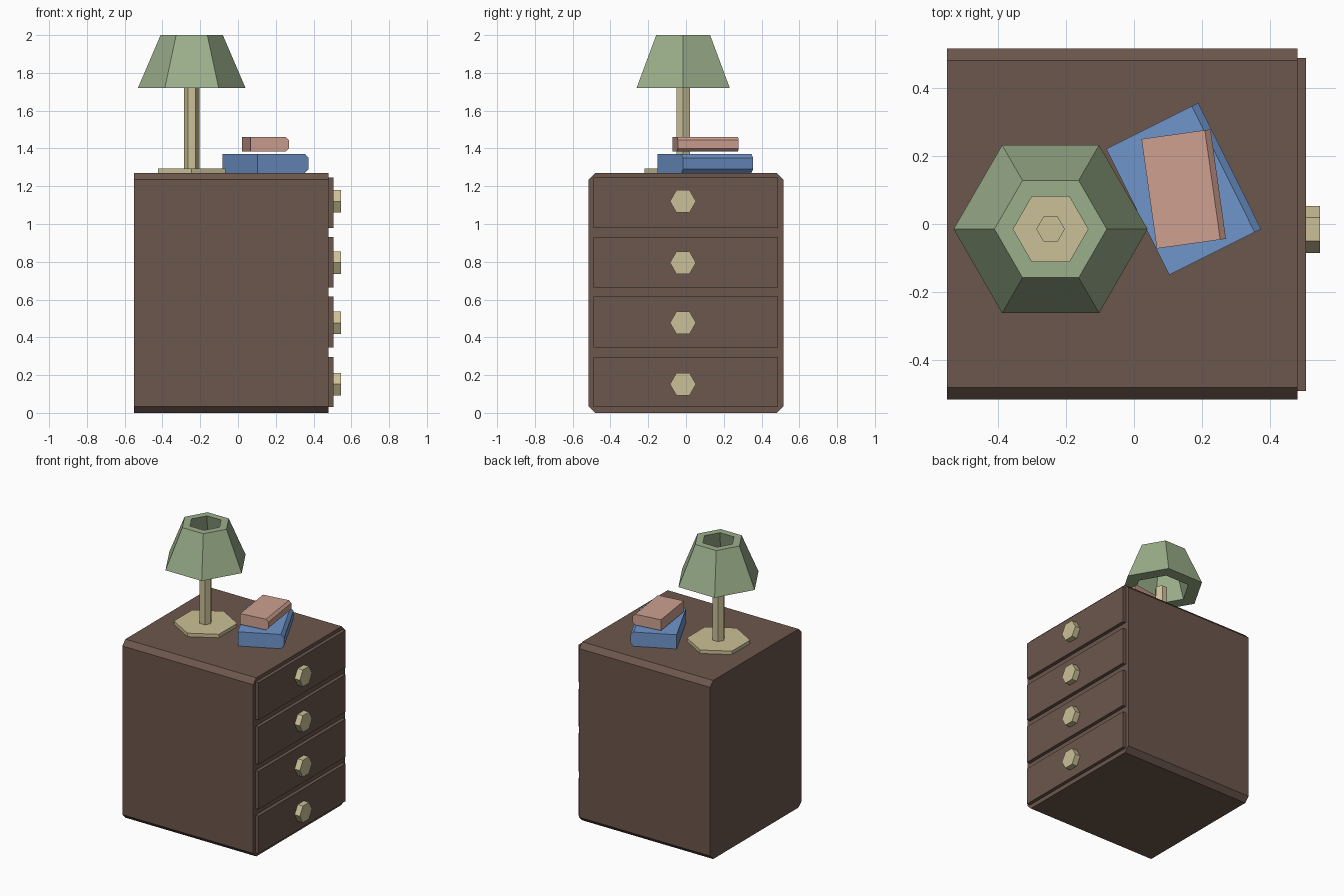
import bpy, bmesh, math
from mathutils import Matrix

if "Cube" in bpy.data.objects:
    bpy.data.objects.remove(bpy.data.objects["Cube"])


def material(name, rgb):
    m = bpy.data.materials.new(name)
    m.diffuse_color = (*rgb, 1)
    m.use_nodes = True
    m.node_tree.nodes["Principled BSDF"].inputs["Base Color"].default_value = m.diffuse_color
    return m


BROWN = material("dark_wood", (0.15, 0.095, 0.072))
BEIGE = material("brass", (0.60, 0.53, 0.31))
GREEN = material("shade_green", (0.33, 0.43, 0.26))
BLUE = material("book_blue", (0.16, 0.30, 0.60))
PINK = material("book_pink", (0.61, 0.35, 0.28))


def finish(bm, name, mat):
    bmesh.ops.recalc_face_normals(bm, faces=bm.faces)
    me = bpy.data.meshes.new(name)
    bm.to_mesh(me)
    bm.free()
    me.materials.append(mat)
    ob = bpy.data.objects.new(name, me)
    bpy.context.collection.objects.link(ob)
    return ob


def loft(name, mat, rings, closed=False):
    """Skin a list of point rings; cap the ends or join last ring to first."""
    bm = bmesh.new()
    vs = [[bm.verts.new(p) for p in r] for r in rings]
    n = len(vs[0])
    pairs = list(zip(vs, vs[1:])) + ([(vs[-1], vs[0])] if closed else [])
    for a, b in pairs:
        for i in range(n):
            j = (i + 1) % n
            bm.faces.new((a[i], a[j], b[j], b[i]))
    if not closed:
        bm.faces.new(vs[0])
        bm.faces.new(vs[-1])
    return finish(bm, name, mat)


def box(name, mat, x, y, z):
    corners = [(y[0], z[0]), (y[1], z[0]), (y[1], z[1]), (y[0], z[1])]
    return loft(name, mat, [[(xx, *c) for c in corners] for xx in x])


def hexagon(r, turn=0):
    return [(r * math.cos(math.radians(60 * i + turn)),
             r * math.sin(math.radians(60 * i + turn))) for i in range(6)]


# Cabinet: long edges running front-to-back of the drawers are chamfered
HY, H, C = 0.515, 1.27, 0.035
profile = [(-HY + C, 0), (HY - C, 0), (HY, C), (HY, H - C),
           (HY - C, H), (-HY + C, H), (-HY, H - C), (-HY, C)]
loft("cabinet_body", BROWN, [[(x, *p) for p in profile] for x in (-0.55, 0.48)])

# Drawers with hexagonal knobs on the +x side
drawers = [(0.03, 0.297), (0.345, 0.615), (0.665, 0.93), (0.98, 1.245)]
knob_z = [0.152, 0.477, 0.795, 1.12]
for i, (zr, kz) in enumerate(zip(drawers, knob_z), 1):
    box(f"drawer_front_{i}", BROWN, (0.47, 0.505), (-0.49, 0.488), zr)
    loft(f"drawer_knob_{i}", BEIGE,
         [[(x, a - 0.016, b + kz) for a, b in hexagon(0.069)]
          for x in (0.50, 0.546)])

# Lamp
LX, LY = -0.245, -0.015


def lamp_ring(r, z, turn=0):
    return [(LX + a, LY + b, z) for a, b in hexagon(r, turn)]


loft("lamp_base", BEIGE, [lamp_ring(0.205, 1.27, 30), lamp_ring(0.205, 1.295, 30)])
loft("lamp_pole", BEIGE, [lamp_ring(0.042, 1.29), lamp_ring(0.042, 1.73)])
loft("lamp_shade", GREEN,
     [lamp_ring(0.285, 1.72), lamp_ring(0.165, 2.0),
      lamp_ring(0.11, 2.0), lamp_ring(0.19, 1.72)], closed=True)


# Books with a bevelled spine along one long side
def book(name, mat, w, l, z0, z1, angle, c):
    x = w / 2
    prof = [(-x, z0), (x - c, z0), (x, z0 + c), (x, z1 - c), (x - c, z1), (-x, z1)]
    ob = loft(name, mat, [[(a, y, b) for a, b in prof] for y in (-l / 2, l / 2)])
    ob.data.transform(Matrix.Translation((0.146, 0.103, 0)) @
                      Matrix.Rotation(math.radians(angle), 4, 'Z'))


book("large_book", BLUE, 0.302, 0.414, 1.27, 1.371, 26.5, 0.021)
book("small_book", PINK, 0.205, 0.325, 1.384, 1.461, 8, 0.017)
